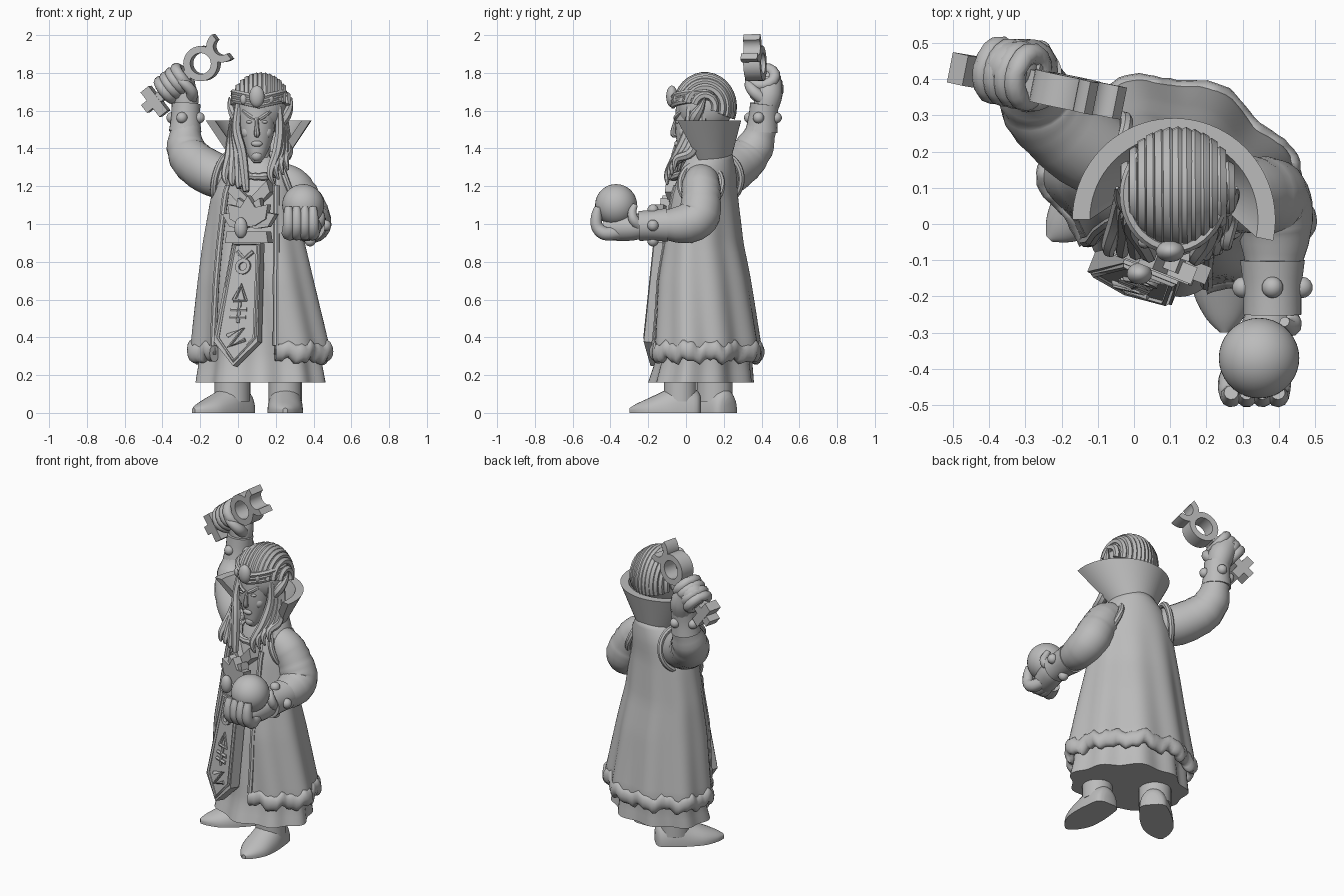
import bpy, bmesh, math, random
from math import sin, cos, pi, radians
from mathutils import Vector as V

random.seed(4)
if "Cube" in bpy.data.objects:
    bpy.data.objects.remove(bpy.data.objects["Cube"], do_unlink=True)

grey = bpy.data.materials.new("plain_grey")
grey.use_nodes = True
grey.diffuse_color = (0.5, 0.5, 0.5, 1)
grey.node_tree.nodes["Principled BSDF"].inputs["Base Color"].default_value = (0.5, 0.5, 0.5, 1)


# ---- helpers ----
def finish(name, bm, angle=40):
    bmesh.ops.recalc_face_normals(bm, faces=bm.faces)
    me = bpy.data.meshes.new(name)
    bm.to_mesh(me)
    bm.free()
    me.materials.append(grey)
    me.shade_smooth()
    me.set_sharp_from_angle(angle=radians(angle))
    ob = bpy.data.objects.new(name, me)
    bpy.context.collection.objects.link(ob)
    return ob


def loft(name, rings, wrap=True, loop=False, angle=40):
    bm = bmesh.new()
    vs = [[bm.verts.new(p) for p in r] for r in rings]
    n = len(vs[0])
    for i in range(len(vs) if loop else len(vs) - 1):
        a, b = vs[i], vs[(i + 1) % len(vs)]
        for j in range(n if wrap else n - 1):
            k = (j + 1) % n
            bm.faces.new((a[j], a[k], b[k], b[j]))
    if wrap and not loop:
        bm.faces.new(vs[0])
        bm.faces.new(vs[-1])
    return finish(name, bm, angle)


def smooth_path(pts, steps=5):
    """Catmull-Rom through points of any dimension."""
    out, last = [], len(pts) - 1
    for i in range(last):
        q = [pts[max(0, i - 1)], pts[i], pts[i + 1], pts[min(last, i + 2)]]
        for s in range(steps):
            t = s / steps
            out.append([0.5 * (2 * b + (c - a) * t + (2 * a - 5 * b + 4 * c - d) * t * t
                        + (3 * b - a - 3 * c + d) * t ** 3) for a, b, c, d in zip(*q)])
    return out + [list(pts[-1])]


def tube(name, pts, n=10, steps=5, loop=False, rough=0):
    """Round limb through (x, y, z, radius) points."""
    path = smooth_path(pts, steps) if steps else pts
    rings, nrm = [], V((0.31, 0.52, 0.8))
    for i, p in enumerate(path):
        a = path[i - 1] if loop or i else path[0]
        b = path[(i + 1) % len(path)] if loop else path[min(i + 1, len(path) - 1)]
        t = (V(b[:3]) - V(a[:3])).normalized()
        nrm = (nrm - t * nrm.dot(t)).normalized()
        bi, r = t.cross(nrm), p[3] * (1 + random.uniform(-rough, rough))
        rings.append([V(p[:3]) + (nrm * cos(2 * pi * j / n) + bi * sin(2 * pi * j / n)) * r
                      for j in range(n)])
    return loft(name, rings, loop=loop)


def ball(name, loc, size, seg=20):
    bm = bmesh.new()
    bmesh.ops.create_uvsphere(bm, u_segments=seg, v_segments=seg * 2 // 3, radius=1)
    for v in bm.verts:
        v.co = V((v.co.x * size[0], v.co.y * size[1], v.co.z * size[2])) + V(loc)
    return finish(name, bm, 60)


def plate(name, pts, o, ax, ay, thick):
    """Flat polygon in the (ax, ay) plane, thickened to both sides."""
    nz = ax.cross(ay) * thick / 2
    flat = [o + ax * x + ay * y for x, y in pts]
    return loft(name, [[p - nz for p in flat], [p + nz for p in flat]], angle=25)


def arc_bar(name, o, ax, ay, r0, r1, thick, a0, a1, n=24):
    nz, full = ax.cross(ay) * thick / 2, a1 - a0 >= 360
    rings = []
    for i in range(n if full else n + 1):
        a = radians(a0 + (a1 - a0) * i / n)
        d = ax * cos(a) + ay * sin(a)
        rings.append([o + d * r0 - nz, o + d * r1 - nz, o + d * r1 + nz, o + d * r0 + nz])
    return loft(name, rings, loop=full)


# ---- robe and open coat: ovals turned to the body's facing ----
U, Z = V((.93, -.37, 0)), V((0, 0, 1))
W = Z.cross(U)
ROWS = [(.16, .115, .085, .338, .255), (.34, .115, .105, .355, .262), (.7, .095, .09, .295, .225),
        (.9, .085, .09, .262, .185), (1.15, .085, .095, .22, .155), (1.28, .1, .11, .18, .138),
        (1.38, .115, .125, .1, .105)]


def outline(z, a, inset=0):
    k = max(i for i in range(len(ROWS) - 1) if ROWS[i][0] <= z + 1e-6)
    p, q = ROWS[k], ROWS[k + 1]
    t = (z - p[0]) / (q[0] - p[0])
    cx, cy, rx, ry = [p[i] + (q[i] - p[i]) * t for i in range(1, 5)]
    fold = .013 * max(0, 1.25 - z) * (sin(9 * a + 1.5 * z) + .7 * sin(4 * a + 1)) - inset
    return V((cx, cy, z)) + U * (rx + fold) * cos(a) + W * (ry + fold) * sin(a)


N = 96
levels = [.16 + (1.38 - .16) * i / 24 for i in range(25)]
loft("inner_robe", [[outline(z, 2 * pi * j / N, min(.03, (z - .16) * .25)) for j in range(N)]
                    for z in levels])
A1 = radians(241)


def left_edge(z):
    return radians(-60 + 22 * (z - .3))


def span(z):
    return [left_edge(z) + (A1 - left_edge(z)) * j / N for j in range(N + 1)]


levels = [.31 + (1.38 - .31) * i / 24 for i in range(25)]
coat = loft("coat", [[outline(z, a) for a in span(z)] for z in levels], wrap=False)
mod = coat.modifiers.new("cloth", "SOLIDIFY")
mod.thickness, mod.offset = .025, 0
hem = []
for a in span(.32):
    lift, fat = .012 * sin(13 * a) + .008 * sin(29 * a), 1 + random.uniform(-.08, .08)
    hem.append([outline(.323, a, .004 - .034 * fat * cos(t)) + Z * (lift + .05 * fat * sin(t))
                for t in [2 * pi * j / 14 for j in range(14)]])
loft("coat_hem_fur", hem, angle=60)
tube("left_coat_edge", [(*outline(z, left_edge(z), -.004), .018) for z in levels[1:-4]], n=8, steps=0)
tube("right_coat_edge", [(*outline(z, A1, -.004), .018) for z in levels[1:-4]], n=8, steps=0)

# ---- front panel, belt and chest ornament ----
UP = V((.07, .05, .65)).normalized()
TOP = V((.055, -.11, .9))
PANEL = [(-.08, 0), (.08, 0), (.125, -.53), (0, -.66), (-.125, -.53)]
plate("front_panel", PANEL, TOP, U, UP, .06)
OUT = U.cross(UP)


def on_panel(x, y, r):
    return (*(TOP + U * x + UP * y + OUT * .03), r)


tube("panel_border", [on_panel(x * .84, y * .94 - .012, .011) for x, y in PANEL], n=6, steps=0,
     loop=True)
arc_bar("panel_ring", TOP + UP * -.13 + OUT * .035, U, UP, .022, .042, .024, 0, 360, 16)
SYMBOLS = {"panel_horns": [(-.045, -.05), (0, -.09), (.045, -.05)],
           "panel_triangle": [(-.035, -.31), (0, -.23), (.035, -.31), (-.035, -.31)],
           "panel_bar": [(0, -.32), (0, -.43)], "panel_cross_bar": [(-.045, -.36), (.045, -.36)],
           "panel_low_bar": [(-.045, -.4), (.045, -.4)],
           "panel_zigzag": [(-.05, -.5), (.035, -.46), (-.035, -.56), (.055, -.52)]}
for name, pts in SYMBOLS.items():
    tube(name, [on_panel(x, y, .012) for x, y in pts], n=6, steps=0)
plate("belt_plate", [(-.125, -.03), (.12, -.03), (.11, .03), (-.115, .03)], V((.06, -.095, .93)), U, Z, .07)
for i in range(7):
    a = radians(-66 + 22 * i)
    d, s = U * sin(a) + Z * cos(a), U * cos(a) - Z * sin(a)
    plate("lotus_petal", [(-.024, .03), (0, 0), (.024, .03), (.044, .1), (0, .165), (-.044, .1)],
          V((.065, -.088, .985)) - W * (.014 * (i % 2)), s, d, .05)
plate("chest_plate", [(-.1, .23), (0, .13), (.1, .23), (.12, .17), (0, .05), (-.12, .17)],
      V((.07, -.035, 1.0)), U, Z, .07)
ball("belt_gem", (.015, -.137, .98), (.035, .03, .055))
band = [2 * pi * i / 40 for i in range(40)]
tube("necklace", [(.11 + .12 * cos(a), .07 + .135 * sin(a), 1.3 + .05 * sin(a), .02) for a in band],
     n=8, steps=0, loop=True, rough=.25)

# ---- high collar ----
rings = []
for i in range(41):
    a = radians(-12 + 192 * i / 40)
    rings.append([V((.11 + r * cos(a), cy + r * sin(a), z)) for r, cy, z in
                  ((.135, .1, 1.33), (.28, .012, 1.548), (.232, .012, 1.548), (.1, .1, 1.36))])
loft("high_collar", rings)

# ---- head ----
tube("neck", [(.11, .1, 1.28, .07), (.11, .08, 1.45, .06)], steps=2)
tube("face", [(.1, -.005, 1.325, .02), (.1, .0, 1.36, .045), (.1, .025, 1.44, .08),
              (.1, .04, 1.54, .098), (.1, .05, 1.66, .1)], n=20)
tube("nose", [(.1, -.05, 1.565, .008), (.1, -.065, 1.51, .012), (.1, -.066, 1.475, .016),
              (.1, -.045, 1.468, .008)], n=8)
ball("lips", (.1, -.048, 1.425), (.03, .014, .016), 12)
ball("chin", (.1, -.025, 1.36), (.03, .025, .028), 12)
for s in (-1, 1):
    tube("brow", [(.1 + s * .012, -.056, 1.555, .011), (.1 + s * .04, -.05, 1.572, .012),
                  (.1 + s * .075, -.02, 1.6, .008)], n=6)
    ball("eye", (.1 + s * .038, -.044, 1.54), (.02, .012, .009), 10)
    ball("cheek", (.1 + s * .052, -.008, 1.485), (.03, .03, .035), 12)
    tube("ear", [(.118 + s * .1, .03, 1.52, .02), (.118 + s * .13, .05, 1.57, .032),
                 (.118 + s * .155, .08, 1.62, .02), (.118 + s * .165, .1, 1.67, .004)], n=8)
ball("skull", (.12, .1, 1.62), (.14, .145, .16))
for i in range(13):
    s = -.93 + 1.86 * i / 12
    k = math.sqrt(1 - s * s)
    tube("hair_ridge", [(.12 + .15 * s, .1 - .15 * k * cos(t), 1.62 + .165 * k * sin(t), .02)
                        for t in [radians(12 + 190 * j / 16) for j in range(17)]], n=6, steps=0)
for i in range(4):
    j = .025 * i
    tube("right_lock", [(-.01 + j * .2, .09 - j * .8, 1.64, .02), (-.03 + j * .3, .07 - j, 1.5, .024),
                        (-.045 + j * .9, .01 - j * .8, 1.37, .026),
                        (-.07 + j * 1.5, -.065 - j * .3, 1.26 - j, .02), (-.06 + j * 1.4, -.085, 1.21 - j * .3, .006)], n=7)
    tube("left_lock", [(.215 + j * .3, .02 + j * .9, 1.62, .02), (.22 + j * .4, .01 + j * .9, 1.5, .024),
                       (.205 + j * .8, -.04 + j * .9, 1.38, .026),
                       (.17 + j * 1.1, -.095 + j * .6, 1.27 + j, .02), (.19 + j, -.1 + j * .5, 1.21 + j, .006)], n=7)
for dz in (0, .022, .044):
    tube("headband", [(.11 + .135 * cos(a), .08 + .148 * sin(a), 1.625 + dz + .03 * abs(cos(a)), .015)
                      for a in band], n=6, steps=0, loop=True)
ball("brow_gem", (.1, -.075, 1.675), (.04, .03, .058))
for s in (-1, 1):
    ball("side_gem", (.1 + s * .07, -.05, 1.66), (.02, .018, .028), 12)

# ---- sleeves, cuffs and cuff gems ----
tube("left_sleeve", [(.2, .09, 1.24, .08), (.275, .08, 1.21, .1), (.335, .08, 1.13, .105),
                     (.38, .065, 1.035, .11), (.388, -.01, 1.0, .103), (.385, -.12, .995, .075)], n=20, rough=.03)
tube("right_sleeve", [(.03, .15, 1.23, .09), (-.11, .2, 1.255, .115), (-.235, .3, 1.33, .115),
                      (-.277, .365, 1.41, .1), (-.275, .405, 1.52, .075)], n=20, rough=.03)


def armhole(name, o, ax, ay, r):
    tube(name, [(*(o + ax * r * cos(a) + ay * r * 1.1 * sin(a)), .018) for a in band], n=8, steps=0, loop=True)


armhole("left_armhole", V((.262, .08, 1.21)), V((0, 1, 0)), V((-.35, 0, .94)), .11)
armhole("right_armhole", V((-.075, .185, 1.24)), V((-.4, -.9, 0)).normalized(), V((.2, 0, .98)), .118)


def cuff(name, a, b, r0, r1, gem_axes):
    a, b = V(a), V(b)
    tube(name, [(*a, r0), (*(a.lerp(b, .5)), (r0 + r1) / 2 - .004), (*b, r1)], n=24, steps=3)
    for d in gem_axes:
        for s in (-1, 1):
            ball(name + "_gem", a.lerp(b, .5) + V(d) * s * (r0 + r1) * .48, (.03,) * 3, 14)


cuff("left_cuff", (.382, -.1, .995), (.382, -.25, .99), .09, .08, [(1, 0, 0), (0, 0, 1)])
cuff("right_cuff", (-.28, .4, 1.49), (-.275, .415, 1.635), .086, .076, [(.93, -.3, 0), (.25, .9, 0)])

# ---- left hand holding the orb ----
ball("orb", (.345, -.37, 1.1), (.111, .111, .111), 36)
tube("left_palm", [(.38, -.22, .99, .062), (.37, -.28, .985, .072), (.35, -.36, .98, .07),
                   (.34, -.43, .975, .055)], n=16)
for i in range(4):
    x = .268 + .043 * i
    tube("left_finger", [(x * .6 + .14, -.36, .955, .037), (x, -.43, .95, .036), (x, -.47, .985, .032),
                         (x, -.474, 1.04, .029), (x, -.465, 1.09, .02)], n=10)
tube("left_thumb", [(.41, -.24, .99, .035), (.435, -.275, 1.02, .028), (.43, -.285, 1.06, .024),
                    (.415, -.27, 1.1, .015)], n=10)

# ---- key with ring and crescent ----
K = V((.25, -.055, .2)).normalized()
KV = (V((-.6, .1, .8)) - K * V((-.6, .1, .8)).dot(K)).normalized()
HUB = V((-.19, .365, 1.85))
plate("key_shaft", [(-.39, -.026), (-.08, -.026), (-.08, .026), (-.39, .026)], HUB, K, KV, .08)
plate("key_bit", [(-.35, -.085), (-.295, -.085), (-.295, .08), (-.35, .08)], HUB, K, KV, .085)
arc_bar("key_ring", HUB, K, KV, .056, .093, .09, 0, 360, 28)
arc_bar("key_crescent", HUB + K * .145, K, KV, .045, .083, .09, 90, 270, 16)

# ---- right fist ----
KN = K.cross(KV)
for i in range(4):
    c = HUB + K * (-.24 + .038 * i) + KV * .008 + V((0, .018, 0))
    tube("right_finger", [(*(c + KV * cos(a) * .058 + KN * sin(a) * .066), .03)
                          for a in [radians(24 * j) for j in range(15)]], n=10, steps=0, loop=True)
ball("right_fist", (-.34, .43, 1.745), (.08, .075, .08))
tube("right_palm", [(-.275, .42, 1.6, .062), (-.285, .435, 1.68, .075), (-.32, .44, 1.75, .07)], n=14)
tube("right_thumb", [(-.25, .41, 1.66, .035), (-.245, .36, 1.7, .032), (-.28, .335, 1.74, .026),
                     (-.325, .34, 1.77, .016)], n=10)


# ---- shoes and ankles ----
def shoe(side, heel, toe, leg):
    heel, toe = V(heel), V(toe)
    d = (toe - heel).normalized()
    w, length, rings = V((-d.y, d.x, 0)), (toe - heel).length, []
    for t, hw, h in smooth_path([(0, .035, .08), (.06, .075, .12), (.3, .09, .16), (.5, .094, .12),
                                 (.72, .085, .08), (.9, .05, .048), (1, .012, .025)], 4):
        c = heel + d * t * length
        rings.append([c + w * hw] + [c + w * hw * cos(a) + V((0, 0, .015 + (h - .015) * sin(a)))
                     for a in [pi * j / 12 for j in range(13)]] + [c - w * hw])
    loft(side + "_shoe", rings)
    ank = heel + d * .29 * length
    tube(side + "_ankle", [(*(ank + Z * .06), leg), (*(ank + Z * .3), leg)], n=18, steps=2)


shoe("left", (.25, .08, 0), (.25, -.3, 0), .088)
shoe("right", (.055, .23, 0), (-.235, -.04, 0), .095)
